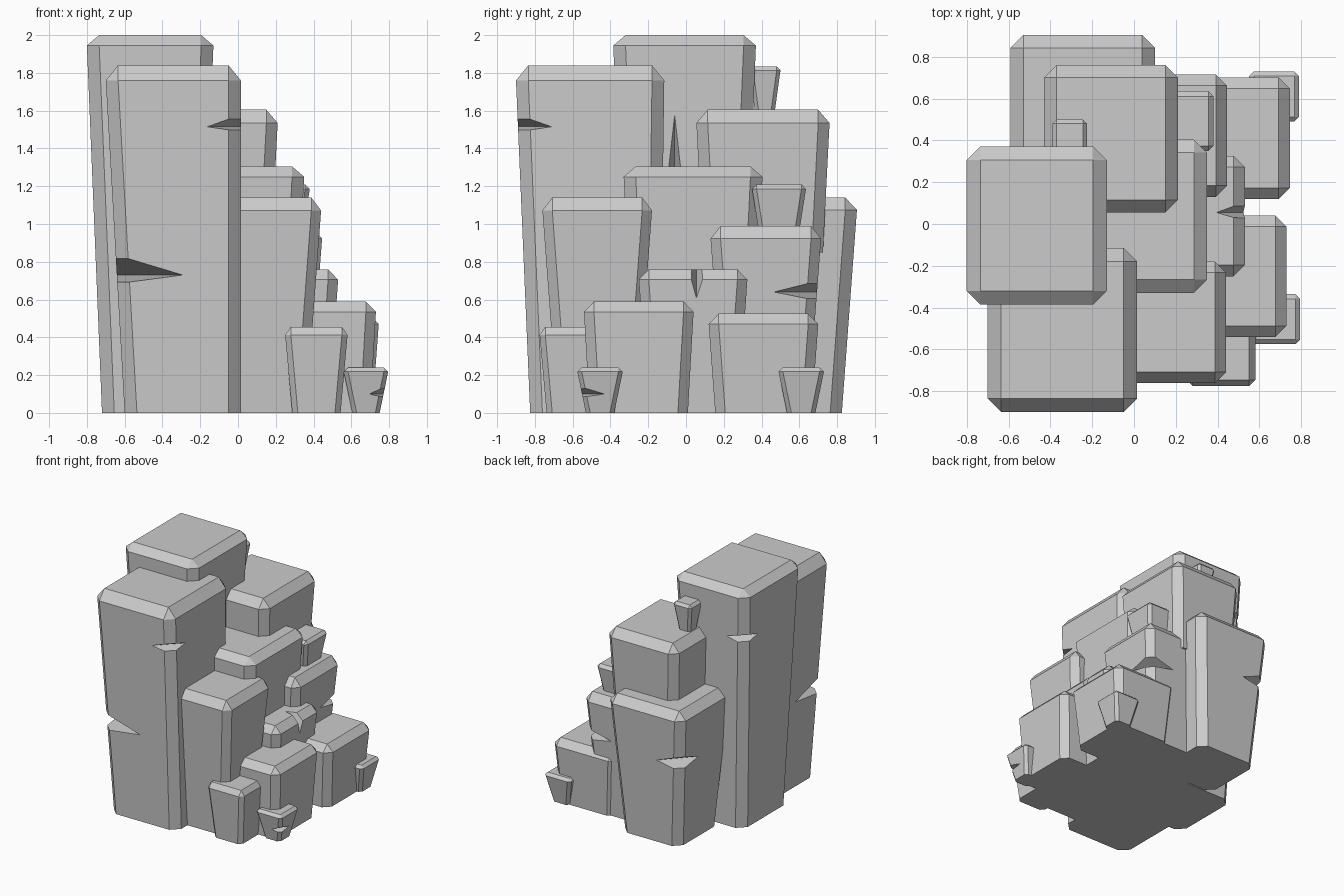
import bpy, bmesh

if "Cube" in bpy.data.objects:
    bpy.data.objects.remove(bpy.data.objects["Cube"])


def mesh_object(name, verts, faces=None):
    """Object from points; without faces the convex hull is built."""
    bm = bmesh.new()
    vs = [bm.verts.new(v) for v in verts]
    if faces:
        for f in faces:
            bm.faces.new([vs[i] for i in f])
    else:
        bmesh.ops.convex_hull(bm, input=vs)
    bmesh.ops.recalc_face_normals(bm, faces=bm.faces)
    me = bpy.data.meshes.new(name)
    bm.to_mesh(me)
    bm.free()
    ob = bpy.data.objects.new(name, me)
    bpy.context.collection.objects.link(ob)
    return ob


def ring(x0, x1, y0, y1, c, z):
    return [(x0 + c, y0, z), (x1 - c, y0, z), (x1, y0 + c, z), (x1, y1 - c, z),
            (x1 - c, y1, z), (x0 + c, y1, z), (x0, y1 - c, z), (x0, y0 + c, z)]


def block(name, x0, x1, y0, y1, z0, z1, c, cz, inset, shift=(0, 0)):
    """Bevelled rock column, narrower at the foot."""
    dx, dy = shift
    foot = ring(x0 + inset + dx, x1 - inset + dx, y0 + inset + dy, y1 - inset + dy, c, z0)
    shoulder = ring(x0, x1, y0, y1, c, z1 - cz)
    top = [(x0 + c, y0 + c, z1), (x1 - c, y0 + c, z1), (x1 - c, y1 - c, z1), (x0 + c, y1 - c, z1)]
    faces = [range(8), range(16, 20)]
    faces += [(i, (i + 1) % 8, 8 + (i + 1) % 8, 8 + i) for i in range(8)]
    for k in range(4):
        n = (k + 1) % 4
        faces.append((8 + 2 * k, 9 + 2 * k, 16 + n, 16 + k))          # sloped top edge
        faces.append((9 + 2 * k, 8 + (2 * k + 2) % 8, 16 + n))        # corner triangle
    return mesh_object(name, foot + shoulder + top, faces)


def cut(ob, points):
    """Carve a sharp wedge from a block."""
    cutter = mesh_object("wedge_cutter", points)
    cutter.hide_render = True
    mod = ob.modifiers.new("notch", 'BOOLEAN')
    mod.operation, mod.solver, mod.object = 'DIFFERENCE', 'EXACT', cutter
    bpy.context.view_layer.objects.active = ob
    bpy.ops.object.modifier_apply(modifier=mod.name)
    bpy.data.objects.remove(cutter)


def corner_notch(ob, cx, cy, sx, sy, z, rx, ry, up, down, c):
    """V-shaped chip across an upright corner edge."""
    r, o = (rx + ry) / 2, 0.02
    k = (r / 2 + o) / (r / 2 - c / 2)
    cut(ob, [(cx - sx * rx, cy + sy * 0.004, z), (cx + sx * 0.004, cy - sy * ry, z),
             (cx + sx * o, cy + sy * o, z + up * k), (cx + sx * o, cy + sy * o, z - down * k)])


# name: x0, x1, y0, y1, z0, z1, bevel, top bevel, foot inset, foot shift
spec = {
    "tall_column": (-.80, -.13, -.385, .37, 0, 2.0, .065, .055, .08),
    "front_column": (-.70, .015, -.90, -.115, 0, 1.84, .065, .08, .05, (.05, .025)),
    "front_middle_column": (-.12, .44, -.76, -.18, 0, 1.14, .052, .068, .08),
    "central_column": (-.36, .35, -.33, .405, 0, 1.305, .064, .055, .06),
    "back_upper_column": (-.43, .21, .055, .76, .85, 1.605, .06, .07, .035),
    "back_column": (-.59, .10, .22, .905, 0, 1.14, .062, .065, .08),
    "top_pebble": (-.39, -.225, .335, .50, 1.56, 1.835, .02, .022, .035),
    "upper_pebble": (.10, .38, .35, .635, .90, 1.21, .024, .025, .045),
    "back_right_column": (-.15, .445, .13, .715, 0, .99, .053, .068, .07),
    "middle_step": (-.05, .53, -.25, .325, 0, .76, .053, .055, .05),
    "right_step": (.15, .73, -.54, .04, 0, .59, .053, .055, .03),
    "back_right_step": (.17, .745, .12, .70, 0, .525, .053, .055, .035),
    "front_pebble": (.25, .58, -.775, -.45, 0, .455, .03, .042, .037),
    "front_right_pebble": (.56, .795, -.575, -.335, 0, .24, .023, .022, .045),
    "back_right_pebble": (.55, .79, .49, .73, 0, .24, .023, .022, .045),
}
rocks = {name: block(name, *v) for name, v in spec.items()}

# Chips on upright corners
corner_notch(rocks["front_column"], -.655, -.86, -1, -1, .73, .37, .37, .09, .04, .065)
corner_notch(rocks["front_column"], .013, -.89, 1, -1, 1.515, .18, .18, .04, .017, .065)
corner_notch(rocks["back_right_column"], .422, .693, 1, 1, .64, .23, .23, .043, .035, .053)
corner_notch(rocks["front_right_pebble"], .772, -.552, 1, -1, .10, .08, .13, .027, .015, .023)
corner_notch(rocks["back_column"], -.562, .877, -1, 1, .70, .22, .24, .06, .03, .062)
corner_notch(rocks["tall_column"], -.785, .355, -1, 1, 1.60, .17, .17, .03, .025, .065)

# Crack over the top edge of the middle step
cut(rocks["middle_step"], [(.39, .055, .765), (.53, .055, .60), (.58, -.01, .80), (.58, .135, .80)])
# Spike-shaped crack in the side of the tall column
cut(rocks["tall_column"], [(-.135, -.06, 1.60), (-.30, -.06, 1.22), (-.11, -.115, 1.22), (-.11, -.005, 1.22)])
